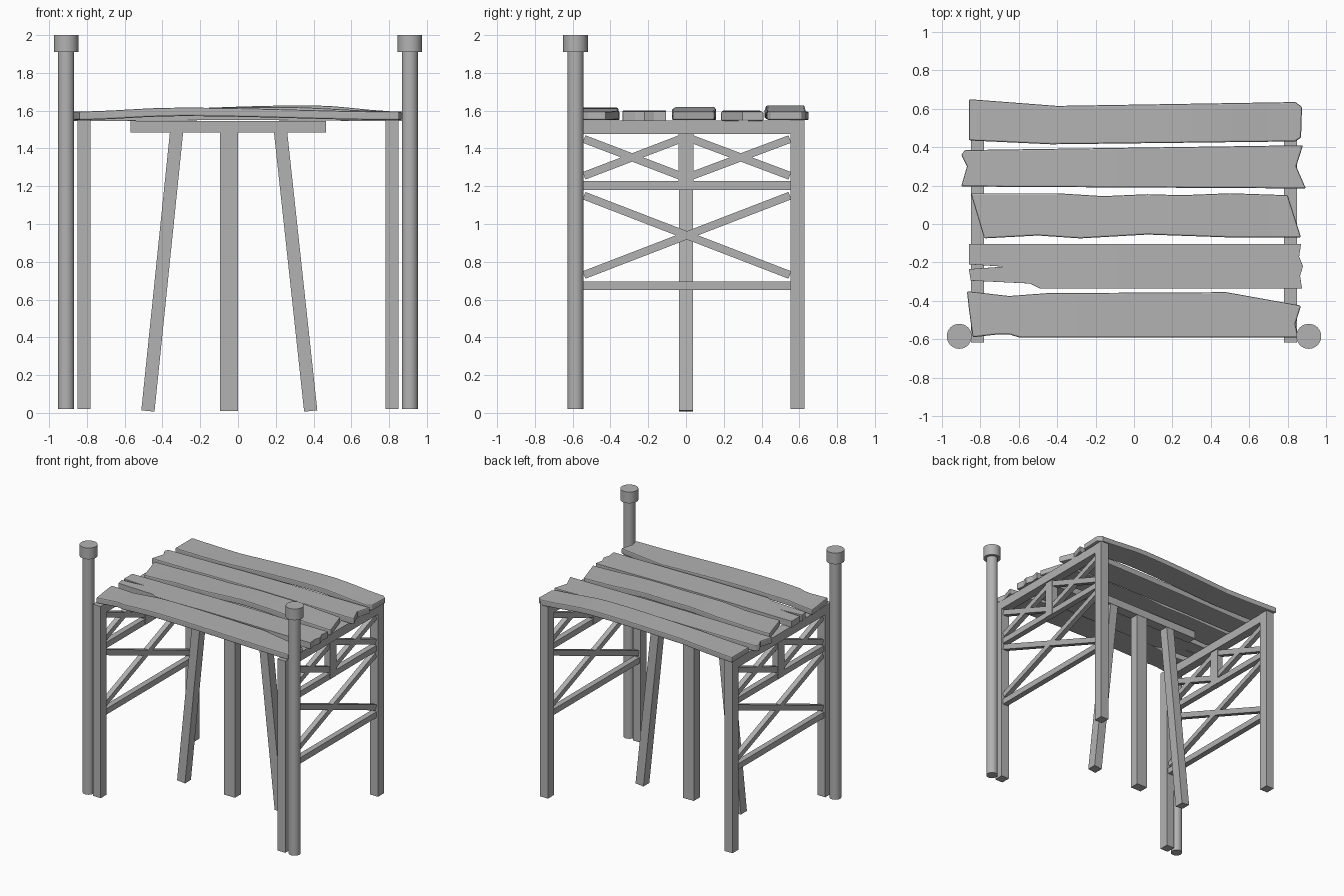
import bpy, bmesh, math
from mathutils import Vector, Matrix

cube = bpy.data.objects.get("Cube")
if cube:
    bpy.data.objects.remove(cube, do_unlink=True)

GREY = (0.45, 0.45, 0.45, 1)
wood = bpy.data.materials.new("weathered_grey")
wood.use_nodes = True
wood.diffuse_color = GREY
wood.node_tree.nodes["Principled BSDF"].inputs["Base Color"].default_value = GREY


def finish(name, bm):
    """Turn a bmesh into a named object in the shared material."""
    bmesh.ops.recalc_face_normals(bm, faces=bm.faces)
    mesh = bpy.data.meshes.new(name)
    bm.to_mesh(mesh)
    bm.free()
    mesh.materials.append(wood)
    obj = bpy.data.objects.new(name, mesh)
    bpy.context.collection.objects.link(obj)
    return obj


def beam(name, start, end, width, depth, depth_axis):
    """Rectangular timber running from start to end."""
    start, end = Vector(start), Vector(end)
    along = (end - start).normalized()
    deep = Vector(depth_axis)
    across = along.cross(deep)
    frame = Matrix((across, deep, along)).transposed().to_4x4()
    size = Matrix.Diagonal((width, depth, (end - start).length, 1))
    bm = bmesh.new()
    bmesh.ops.create_cube(bm, size=1, matrix=Matrix.Translation((start + end) / 2) @ frame @ size)
    return finish(name, bm)


def cylinder(name, x, y, radius, low, high):
    bm = bmesh.new()
    bmesh.ops.create_cone(bm, cap_ends=True, segments=32, radius1=radius, radius2=radius,
                          depth=high - low, matrix=Matrix.Translation((x, y, (low + high) / 2)))
    obj = finish(name, bm)
    bpy.context.view_layer.objects.active = obj
    obj.select_set(True)
    bpy.ops.object.shade_smooth_by_angle(angle=math.radians(40))
    obj.select_set(False)


def plank(name, outline, base, thickness, rise, peak):
    """Ragged board: outline cut into strips, arched along x, thickened, edges eased."""
    bm = bmesh.new()
    bm.faces.new([bm.verts.new((x, y, base)) for x, y in outline])
    for i in range(-8, 9):
        bmesh.ops.bisect_plane(bm, geom=bm.verts[:] + bm.edges[:] + bm.faces[:],
                               plane_co=(i / 10 + 0.003, 0, 0), plane_no=(1, 0, 0))
    for v in bm.verts:
        reach = peak + 0.88 if v.co.x < peak else 0.88 - peak
        t = min(abs(v.co.x - peak) / reach, 1)
        v.co.z += rise * (1 + math.cos(math.pi * t)) / 2
    top = bmesh.ops.extrude_face_region(bm, geom=bm.faces[:])["geom"]
    for v in top:
        if isinstance(v, bmesh.types.BMVert):
            v.co.z += thickness
    obj = finish(name, bm)
    ease = obj.modifiers.new("eased_edges", 'BEVEL')
    ease.width = 0.008
    ease.segments = 2
    ease.limit_method = 'ANGLE'
    ease.angle_limit = math.radians(50)


X, Y = (1, 0, 0), (0, 1, 0)

# Both side frames with their round mooring posts
for side, s in (("left", 1), ("right", -1)):
    x = 0.815 * s
    cylinder(side + "_round_post", 0.91 * s, -0.585, 0.043, 0.02, 1.92)
    cylinder(side + "_post_cap", 0.91 * s, -0.585, 0.065, 1.91, 2)
    for end, y in (("front", -0.58), ("back", 0.59)):
        beam(f"{side}_{end}_leg", (x, y, 0.02), (x, y, 1.55), 0.075, 0.07, X)
    beam(side + "_top_rail", (x, -0.61, 1.512), (x, 0.625, 1.512), 0.07, 0.07, X)
    beam(side + "_short_post", (x, 0, 1.18), (x, 0, 1.48), 0.08, 0.05, X)
    for label, z in (("middle", 1.203), ("lower", 0.673)):
        beam(f"{side}_{label}_rail", (x, -0.55, z), (x, 0.56, z), 0.047, 0.045, X)
    # Crossed braces, one large pair and two small pairs
    for label, y0, y1, z0, z1 in (("large", -0.54, 0.55, 0.73, 1.15),
                                  ("front", -0.54, -0.03, 1.255, 1.45),
                                  ("back", 0.03, 0.55, 1.255, 1.45)):
        beam(f"{side}_{label}_brace_up", (x, y0, z0), (x, y1, z1), 0.042, 0.04, X)
        beam(f"{side}_{label}_brace_down", (x, y0, z1), (x, y1, z0), 0.042, 0.04, X)

# Central trestle under the deck
beam("trestle_beam", (-0.57, 0, 1.515), (0.465, 0, 1.515), 0.062, 0.08, Y)
beam("trestle_middle_leg", (-0.048, 0, 0.01), (-0.048, 0, 1.49), 0.095, 0.075, Y)
beam("trestle_right_leg", (-0.477, 0, 0.01), (-0.325, 0, 1.49), 0.07, 0.075, Y)
beam("trestle_left_leg", (0.385, 0, 0.01), (0.225, 0, 1.49), 0.07, 0.075, Y)

# Deck boards from front to back
plank("deck_board_front", [
    (-.87, -.35), (-.65, -.375), (-.45, -.36), (.48, -.355), (.87, -.425), (.84, -.52),
    (.855, -.59), (-.6, -.59), (-.65, -.575), (-.71, -.575), (-.84, -.59), (-.86, -.44)],
    1.55, 0.045, 0.021, -0.3)
plank("deck_board_second", [
    (-.86, -.105), (.87, -.105), (.86, -.17), (.88, -.22), (.865, -.27), (.875, -.335),
    (-.49, -.335), (-.54, -.31), (-.85, -.295), (-.86, -.235), (-.68, -.222), (-.86, -.21)],
    1.545, 0.05, 0.005, 0)
plank("deck_board_middle", [
    (-.85, .16), (-.4, .16), (-.16, .145), (.07, .155), (.25, .15), (.5, .16), (.8, .15),
    (.87, -.07), (.5, -.07), (.07, -.055), (-.28, -.075), (-.5, -.06), (-.78, -.075)],
    1.55, 0.045, 0.025, 0.2)
plank("deck_board_fourth", [
    (-.88, .385), (.88, .41), (.845, .3), (.895, .185), (-.9, .195), (-.87, .3), (-.9, .36)],
    1.545, 0.05, 0.005, 0)
plank("deck_board_back", [
    (-.86, .65), (-.4, .615), (.84, .635), (.875, .61), (.87, .45), (.84, .43),
    (-.43, .415), (-.86, .435)],
    1.55, 0.045, 0.033, 0.38)
